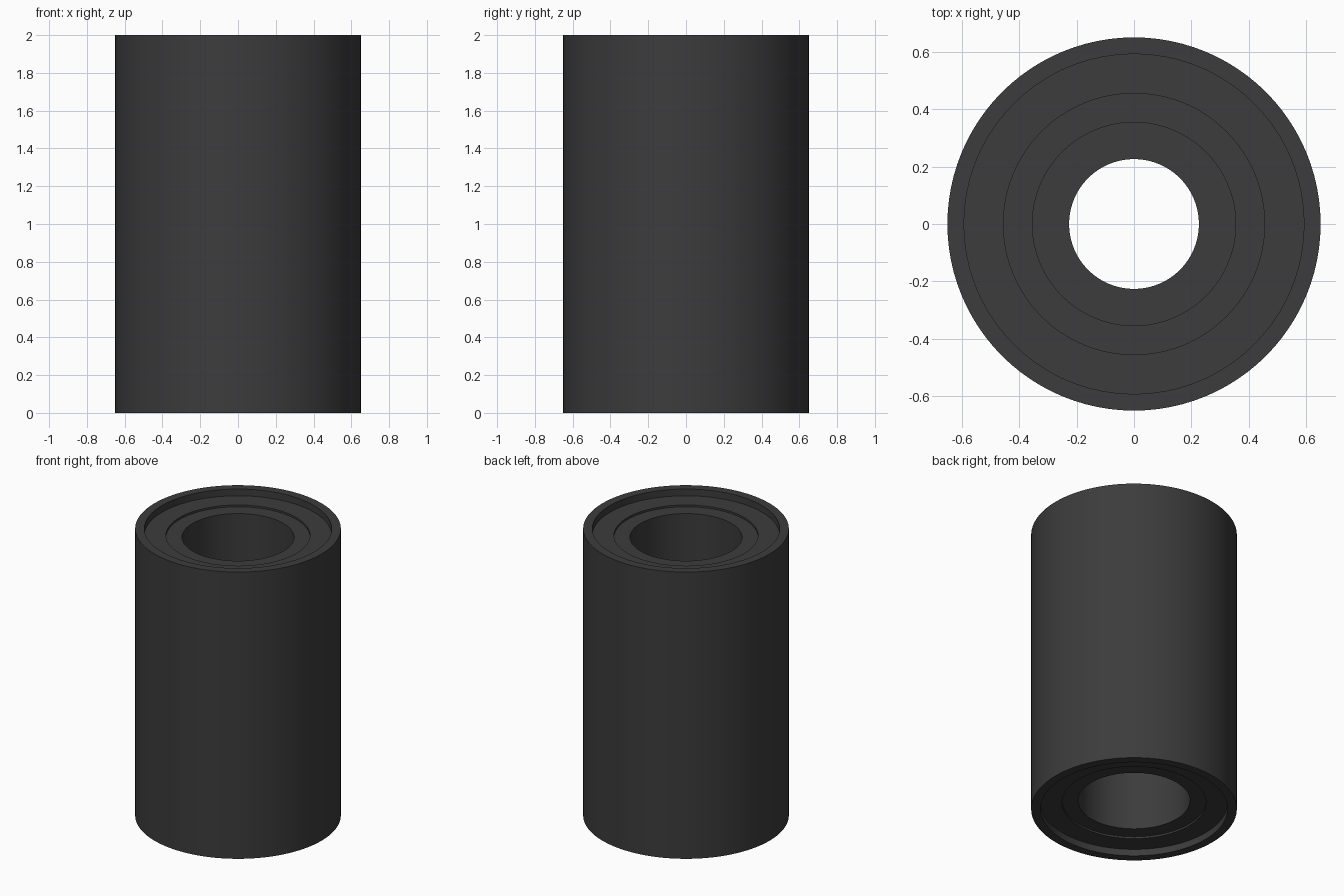
import bpy, bmesh, math
from mathutils import Matrix

if "Cube" in bpy.data.objects:
    bpy.data.objects.remove(bpy.data.objects["Cube"])

SEGMENTS = 96
HEIGHT = 2.0

# Upper half of the cross-section (radius, z), from bore to outer wall
half = [(0.226, 1.3), (0.354, 1.3), (0.354, 1.94), (0.455, 1.94),
        (0.455, 1.953), (0.592, 1.953), (0.592, HEIGHT), (0.65, HEIGHT)]
# Both ends are alike: mirror the half to close the section
profile = half + [(r, HEIGHT - z) for r, z in reversed(half)]


def lathe(name, points):
    bm = bmesh.new()
    rings = []
    for i in range(SEGMENTS):
        a = 2 * math.pi * i / SEGMENTS
        rings.append([bm.verts.new((r * math.cos(a), r * math.sin(a), z))
                      for r, z in points])
    n = len(points)
    for i in range(SEGMENTS):
        p, q = rings[i], rings[(i + 1) % SEGMENTS]
        for j in range(n):
            k = (j + 1) % n
            bm.faces.new((p[j], q[j], q[k], p[k]))
    bmesh.ops.recalc_face_normals(bm, faces=bm.faces[:])
    mesh = bpy.data.meshes.new(name)
    bm.to_mesh(mesh)
    bm.free()
    obj = bpy.data.objects.new(name, mesh)
    bpy.context.collection.objects.link(obj)
    return obj


# Hollow roller body with recessed ends and an inner flange
roller = lathe("roller_body", profile)
bpy.context.view_layer.objects.active = roller
roller.select_set(True)
bpy.ops.object.shade_smooth_by_angle(angle=math.radians(30))

# Dark rubber
rubber = bpy.data.materials.new("dark_rubber")
rubber.diffuse_color = (0.045, 0.045, 0.045, 1)
rubber.use_nodes = True
rubber.node_tree.nodes["Principled BSDF"].inputs["Base Color"].default_value = rubber.diffuse_color
roller.data.materials.append(rubber)
